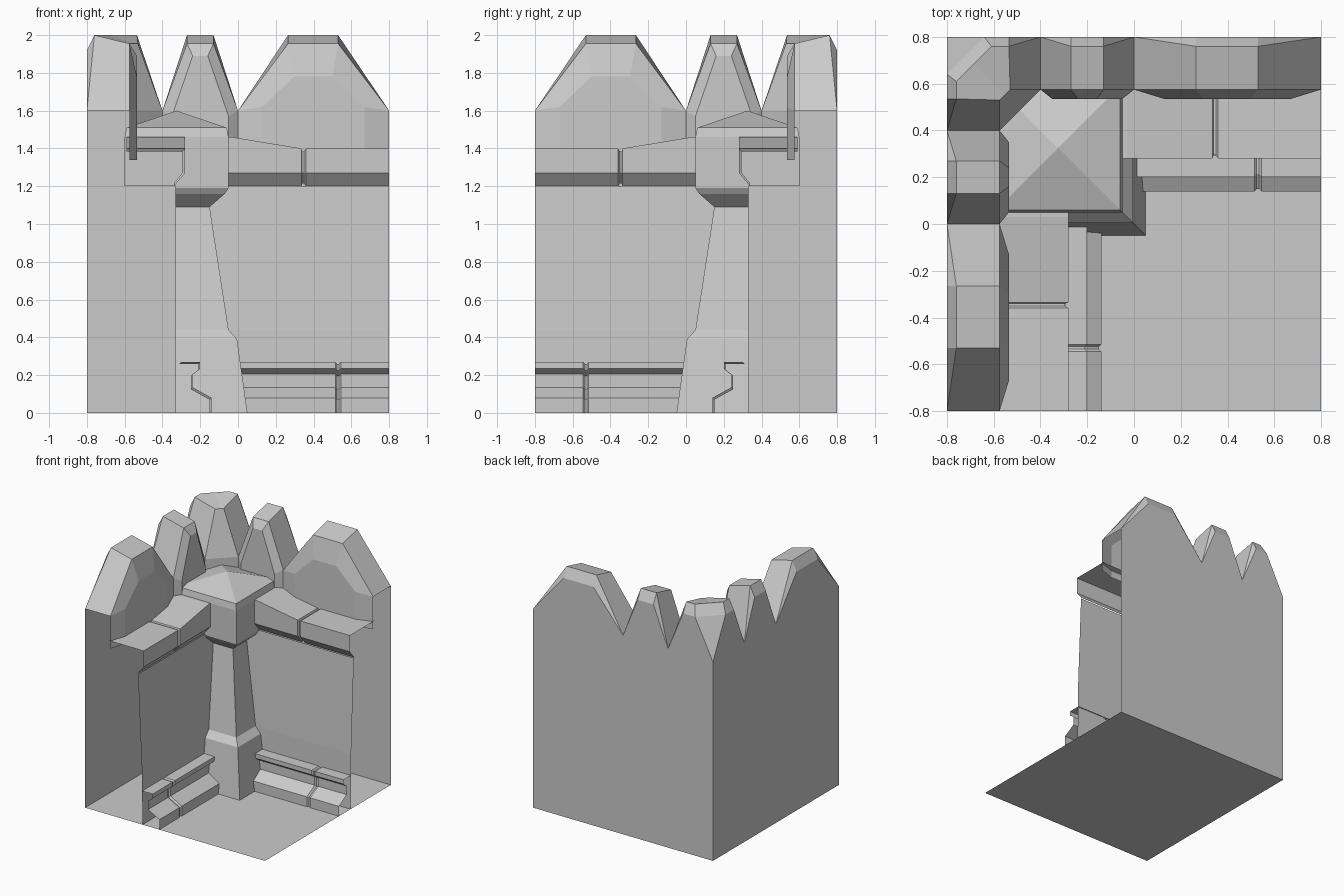
import bpy, bmesh
from mathutils import Matrix

if "Cube" in bpy.data.objects:
    bpy.data.objects.remove(bpy.data.objects["Cube"])

stone = bpy.data.materials.new("grey stone")
stone.use_nodes = True
COLOUR = (0.6, 0.6, 0.6, 1)
stone.diffuse_color = COLOUR
stone.node_tree.nodes["Principled BSDF"].inputs["Base Color"].default_value = COLOUR

# Swaps the back wall with the right-hand wall across the corner diagonal
DIAGONAL = Matrix(((0, -1, 0, 0), (-1, 0, 0, 0), (0, 0, 1, 0), (0, 0, 0, 1)))


def build(name, faces, mirrored=False):
    bm = bmesh.new()
    for points in faces:
        bm.faces.new([bm.verts.new(p) for p in points])
    if mirrored:
        geom = bmesh.ops.duplicate(bm, geom=bm.verts[:] + bm.edges[:] + bm.faces[:])["geom"]
        bmesh.ops.transform(bm, matrix=DIAGONAL, verts=[g for g in geom if isinstance(g, bmesh.types.BMVert)])
        bmesh.ops.reverse_faces(bm, faces=[g for g in geom if isinstance(g, bmesh.types.BMFace)])
    bmesh.ops.remove_doubles(bm, verts=bm.verts[:], dist=0.0005)
    bmesh.ops.recalc_face_normals(bm, faces=bm.faces[:])
    mesh = bpy.data.meshes.new(name)
    bm.to_mesh(mesh)
    bm.free()
    mesh.materials.append(stone)
    obj = bpy.data.objects.new(name, mesh)
    bpy.context.collection.objects.link(obj)
    return obj


def loft(rings, closed=False):
    faces = []
    for a, b in zip(rings, rings[1:]):
        n = len(a)
        for i in range(n if closed else n - 1):
            j = (i + 1) % n
            faces.append([a[i], a[j], b[j], b[i]])
    return faces


# Wall heights and depths shared by the battlements
OUT, CREST, LIP, FACE = 0.8, 0.76, 0.575, 0.535
VALLEY, SHOULDER, TOP, LIP_TOP, FOOT = 1.6, 1.92, 2.0, 1.955, 1.34


# Merlon with the outer wall beneath it
def merlon(x0, x1, x2, x3, inset, face_low, face_x, face_high):
    outer = [(x0, OUT, VALLEY), (x1, OUT, SHOULDER), (x2, OUT, SHOULDER), (x3, OUT, VALLEY)]
    crest = [outer[0], (x1, CREST, TOP), (x2, CREST, TOP), outer[3]]
    lip = [(x0, LIP, VALLEY), (x1, LIP, LIP_TOP), (x2, LIP, LIP_TOP), (x3, LIP, VALLEY)]
    front = [(x0 + inset, FACE, face_low), (x1 + face_x, FACE, face_high),
             (x2 - face_x, FACE, face_high), (x3 - inset, FACE, face_low)]
    foot = [(x0, LIP, FOOT), (x0 + inset, FACE, FOOT), (x3 - inset, FACE, FOOT), (x3, LIP, FOOT)]
    faces = [outer + [(x3, OUT, 0), (x0, OUT, 0)], front + [foot[2], foot[1]],
             [foot[0], foot[1], front[0], lip[0]], [foot[3], foot[2], front[3], lip[3]]]
    for i in range(3):
        bevel = [outer[i], outer[i + 1], crest[i + 1], crest[i]]
        faces.append(list(dict.fromkeys(bevel)))
        faces.append([crest[i], crest[i + 1], lip[i + 1], lip[i]])
        faces.append([lip[i], lip[i + 1], front[i + 1], front[i]])
    return faces


build("wide_merlons", merlon(0, 0.265, 0.53, 0.8, 0.13, 1.62, 0.03, 1.78), True)
build("narrow_merlons", merlon(-0.4, -0.27, -0.13, 0, 0.05, 1.57, 0.03, 1.89), True)

# Corner merlon: one half, mirrored across the diagonal
v_out, v_in, v_foot = (-0.4, OUT, VALLEY), (-0.4, LIP, VALLEY), (-0.4, LIP, FOOT)
t_out, t_crest, t_in = (-0.535, OUT, SHOULDER), (-0.535, CREST, TOP), (-0.53, LIP, LIP_TOP)
k_out, k_crest = (-0.64, OUT, SHOULDER), (-0.61, CREST, TOP)
m_out, m_crest = (-0.72, 0.72, SHOULDER), (-0.685, 0.685, TOP)
m_in, m_low, m_foot = (-0.5525, 0.5525, LIP_TOP), (-0.4875, 0.4875, VALLEY), (-0.4875, 0.4875, FOOT)
corner = (-OUT, OUT, VALLEY)
build("corner_merlon", [
    [v_out, t_out, k_out, corner, (-OUT, OUT, 0), (-0.4, OUT, 0)],
    [v_out, t_crest, t_out], [v_out, v_in, t_in, t_crest],
    [t_out, t_crest, k_crest, k_out], [k_out, k_crest, m_crest, m_out],
    [k_out, m_out, corner], [t_crest, t_in, m_in, m_crest, k_crest],
    [v_in, t_in, m_in, m_low], [v_in, m_low, m_foot, v_foot]], True)

# Floor slab
build("floor", [[(-OUT, -OUT, 0), (OUT, -OUT, 0), (OUT, OUT, 0), (-OUT, OUT, 0)]])

# Inner wall faces, leaning back slightly
wall = [(0.29, 0), (0.295, 0.44), (0.33, 1.2)]
build("inner_walls", loft([[(x, y, z) for y, z in wall] for x in (-0.3, OUT)]), True)


# Ledge under the battlements, with a joint groove
def ledge_ring(x, top, groove):
    return [(x, 0.59, top - groove), (x, 0.28 + groove, top - groove),
            (x, 0.28 + groove, 1.27), (x, 0.34, 1.2 + groove)]


build("ledges", loft([ledge_ring(*s) for s in (
    (-0.1, 1.46, 0), (-0.03, 1.46, 0), (0.335, 1.4, 0), (0.34, 1.4, 0.015),
    (0.35, 1.4, 0.015), (0.36, 1.4, 0), (OUT, 1.4, 0))]), True)

# Moulded skirting with a joint groove
skirting = [(0.3, 0.27), (0.2, 0.27), (0.2, 0.235), (0.24, 0.205), (0.24, 0.135), (0.14, 0.08), (0.14, 0)]
build("skirting", loft([[(x, y + g, max(z - g, 0)) for y, z in skirting] for x, g in (
    (-0.1, 0), (0.515, 0), (0.525, 0.01), (0.535, 0.01), (0.545, 0), (OUT, 0))]), True)

# Tapered corner pillar: two visible sides meeting on the diagonal
levels = [(0.05, 0), (-0.005, 0.39), (-0.05, 0.44), (-0.15, 1.09), (-0.07, 1.16), (-0.05, 1.19), (-0.05, 1.2)]
build("corner_pillar", loft([[(-0.33, -c, z), (c, -c, z), (c, 0.33, z)] for c, z in levels]))

# Square capital with a low pyramid cap
MID = 0.325
rings = [[(-MID + sx * h, MID + sy * h, z) for sx, sy in ((-1, -1), (1, -1), (1, 1), (-1, 1))]
         for h, z in ((0.275, 1.2), (0.275, 1.46), (0.265, 1.51))]
cap = [[rings[-1][i], rings[-1][(i + 1) % 4], (-MID, MID, 1.6)] for i in range(4)]
build("pillar_capital", loft(rings, True) + cap)
